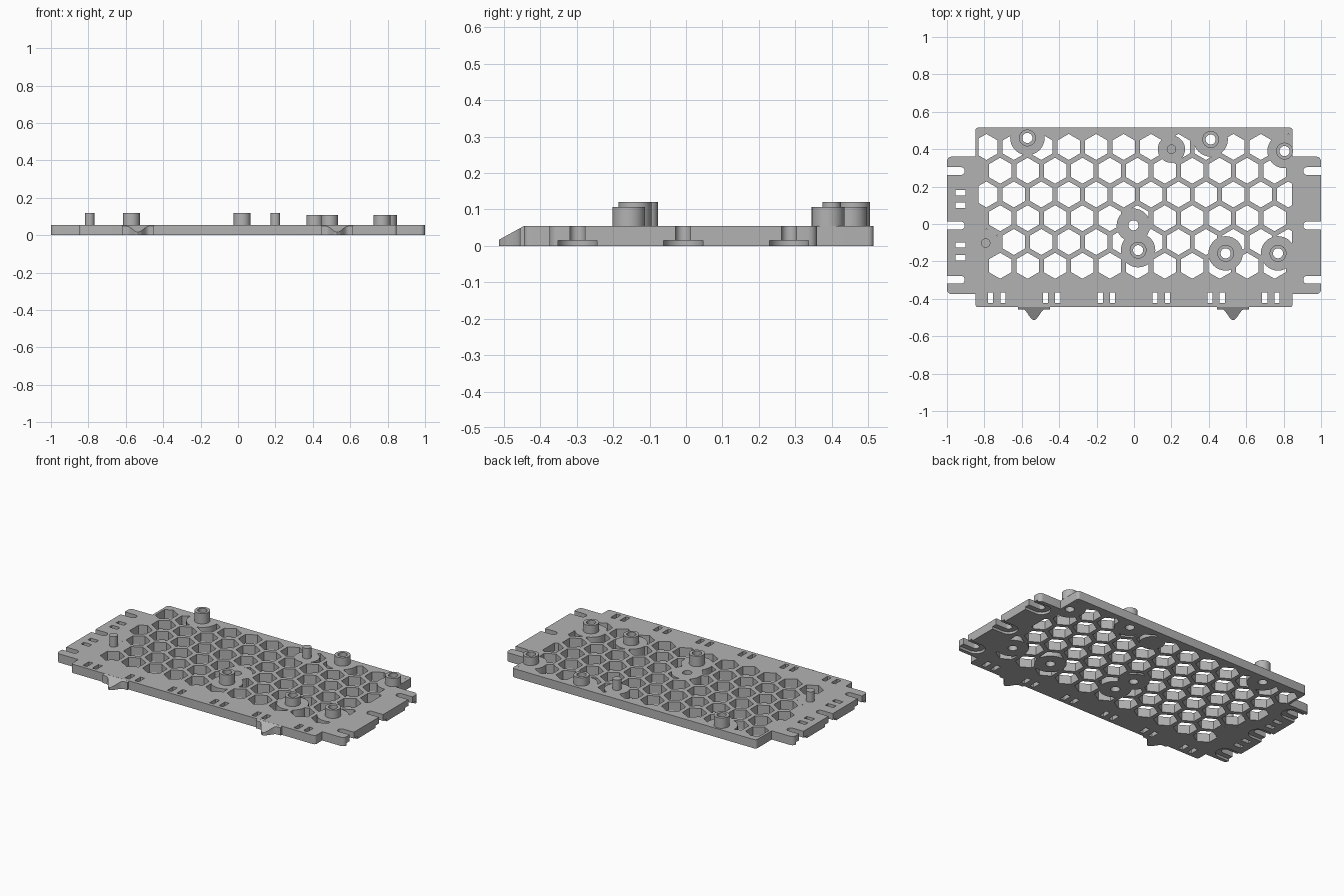
import bpy, bmesh, math
from mathutils import Vector

if "Cube" in bpy.data.objects:
    bpy.data.objects.remove(bpy.data.objects["Cube"])

grey = bpy.data.materials.new("plain grey")
grey.use_nodes = True
grey.diffuse_color = (0.45, 0.45, 0.45, 1)
grey.node_tree.nodes["Principled BSDF"].inputs["Base Color"].default_value = grey.diffuse_color

T = 0.055  # plate thickness


def make(name, bm):
    bmesh.ops.recalc_face_normals(bm, faces=bm.faces)
    mesh = bpy.data.meshes.new(name)
    bm.to_mesh(mesh)
    bm.free()
    ob = bpy.data.objects.new(name, mesh)
    bpy.context.collection.objects.link(ob)
    mesh.materials.append(grey)
    return ob


def prism(bm, pts, z0, z1):
    """Extrude an outline; z1 may be a function of the point."""
    top_z = z1 if callable(z1) else (lambda p: z1)
    low = [bm.verts.new((p[0], p[1], z0)) for p in pts]
    high = [bm.verts.new((p[0], p[1], top_z(p))) for p in pts]
    bm.faces.new(low[::-1])
    bm.faces.new(high)
    for i in range(len(pts)):
        j = (i + 1) % len(pts)
        bm.faces.new((low[i], low[j], high[j], high[i]))


def circle(x, y, r, n=32, start=0.0):
    return [(x + r * math.cos(start + math.tau * i / n),
             y + r * math.sin(start + math.tau * i / n)) for i in range(n)]


def rect(x0, x1, y0, y1):
    return [(x0, y0), (x1, y0), (x1, y1), (x0, y1)]


def rounded(corners, steps=5):
    """Outline from (x, y, radius) corners with right angles."""
    out = []
    for i, (x, y, r) in enumerate(corners):
        p = Vector((x, y))
        if r == 0:
            out.append(p)
            continue
        a = (Vector(corners[i - 1][:2]) - p).normalized() * r
        b = (Vector(corners[(i + 1) % len(corners)][:2]) - p).normalized() * r
        for k in range(steps + 1):
            t = math.pi / 2 * k / steps
            out.append(p + a * (1 - math.sin(t)) + b * (1 - math.cos(t)))
    return out


def slot(side, y, r):
    """Notch open at the plate end, rounded inside."""
    arc = [(0.926 - r * math.sin(math.pi * k / 12), y + r * math.cos(math.pi * k / 12))
           for k in range(13)]
    return [(side * px, py) for px, py in arc + [(1.1, y - r), (1.1, y + r)]]


def boolean(ob, cutter, op="DIFFERENCE"):
    mod = ob.modifiers.new("cut", "BOOLEAN")
    mod.operation, mod.solver, mod.object = op, "EXACT", cutter
    bpy.context.view_layer.objects.active = ob
    bpy.ops.object.modifier_apply(modifier=mod.name)
    bpy.data.objects.remove(cutter)


def smooth(ob):
    bpy.ops.object.select_all(action="DESELECT")
    ob.select_set(True)
    bpy.context.view_layer.objects.active = ob
    bpy.ops.object.shade_smooth_by_angle(angle=math.radians(30))


# Positions of standoffs (x, y, top) and pegs (x, y)
standoffs = [(-0.57, 0.46, 0.12), (0.022, -0.14, 0.12), (0.41, 0.452, 0.107),
             (0.805, 0.39, 0.107), (0.49, -0.157, 0.107), (0.77, -0.157, 0.107)]
pegs = [(-0.793, -0.102), (0.2, 0.4)]
centre_hole = (-0.003, -0.007)

# Base plate with end wings
half = [(0.848, -0.445, 0.015), (0.848, -0.375, 0), (1, -0.375, 0.025),
        (1, 0.36, 0.025), (0.848, 0.36, 0), (0.848, 0.515, 0.015)]
bm = bmesh.new()
prism(bm, rounded(half + [(-x, y, r) for x, y, r in reversed(half)]), 0, T)
plate = make("base_plate", bm)

# Honeycomb openings, kept clear of the solid pads
bm = bmesh.new()
pitch = 0.1467
for row in range(6):
    odd = row % 2
    for col in range(12 - odd):
        cx = -0.789 + pitch * (col + odd / 2)
        cy = 0.412 - pitch * math.sqrt(0.75) * row
        prism(bm, circle(cx, cy, 0.0695, 6, math.pi / 6), -0.1, 0.2)
honeycomb = make("honeycomb_cutter", bm)
bm = bmesh.new()
prism(bm, rect(-0.832, 0.845, -1, 1), -0.05, 0.15)
boolean(honeycomb, make("field_limit", bm), "INTERSECT")
pads = [(x, y, 0.092) for x, y, z in standoffs] + [(x, y, 0.073) for x, y in pegs]
for x, y, r in pads + [(*centre_hole, 0.09)]:
    bm = bmesh.new()
    prism(bm, circle(x, y, r), -0.2, 0.3)
    boolean(honeycomb, make("pad", bm))
boolean(plate, honeycomb)

# Screw holes, tie holes and end notches
bm = bmesh.new()
for x, y in [s[:2] for s in standoffs] + [centre_hole]:
    prism(bm, circle(x, y, 0.027), -0.1, 0.2)
for i in range(6):
    for dx in (0, 0.066):
        x = -0.767 + 0.2932 * i + dx
        prism(bm, rect(x - 0.014, x + 0.014, -0.423, -0.365), -0.1, 0.2)
for y in (0.167, 0.1, -0.112, -0.18):
    prism(bm, rect(-0.955, -0.9, y - 0.014, y + 0.014), -0.1, 0.2)
notches = (0.283, -0.008, -0.298)
for side in (-1, 1):
    for y in notches:
        prism(bm, slot(side, y, 0.021), -0.1, 0.2)
boolean(plate, make("hole_cutter", bm))

# Wide shallow recesses under the notches
bm = bmesh.new()
for side in (-1, 1):
    for y in notches:
        prism(bm, slot(side, y, 0.054), -0.1, 0.015)
boolean(plate, make("recess_cutter", bm))
smooth(plate)

# Hollow standoffs
for i, (x, y, top) in enumerate(standoffs):
    bm = bmesh.new()
    rings = [[bm.verts.new((px, py, z)) for px, py in circle(x, y, r)]
             for r, z in ((0.045, T), (0.045, top), (0.027, top), (0.027, T))]
    for a, b in zip(rings, rings[1:] + rings[:1]):
        for k in range(32):
            m = (k + 1) % 32
            bm.faces.new((a[k], a[m], b[m], b[k]))
    smooth(make(f"standoff_{i + 1}", bm))

# Solid locating pegs
for i, (x, y) in enumerate(pegs):
    bm = bmesh.new()
    prism(bm, circle(x, y, 0.025), T - 0.01, 0.12)
    smooth(make(f"peg_{i + 1}", bm))

# Front latch bumps with a sloped top
for name, cx in (("right_latch", -0.535), ("left_latch", 0.53)):
    curve = []
    for k in range(21):
        u = -1 + k / 10
        bell = 0.5 + 0.5 * math.cos(math.pi * min(1, abs(u) * 1.45))
        curve.append((cx + 0.086 * u, -0.456 - 0.058 * bell))
    outline = [(cx - 0.086, -0.444)] + curve + [(cx + 0.086, -0.444)]
    bm = bmesh.new()
    prism(bm, outline, 0, lambda p: T + (p[1] + 0.444) * 0.55)
    smooth(make(name, bm))
